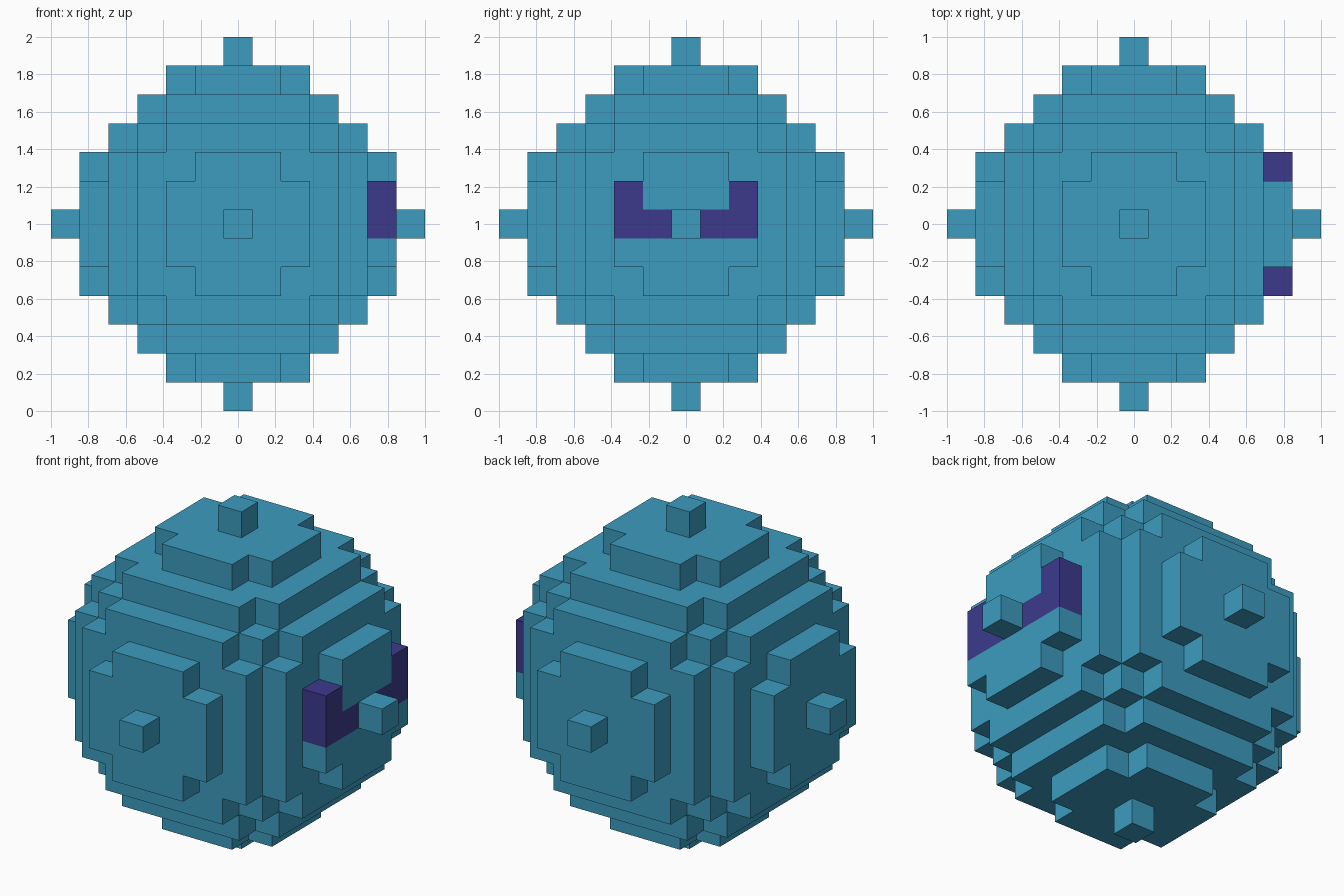
import bpy
import bmesh
import math
from itertools import product
from mathutils import Vector

cube = bpy.data.objects.get("Cube")
if cube:
    bpy.data.objects.remove(cube, do_unlink=True)

GRID = 13                # blocks across the longest side
SIZE = 2 / GRID
HALF = GRID // 2
AXES = [Vector(a) for a in ((1, 0, 0), (0, 1, 0), (0, 0, 1))]
DIRECTIONS = [a * s for a in AXES for s in (1, -1)]


def make_material(name, rgb):
    mat = bpy.data.materials.new(name)
    mat.use_nodes = True
    mat.diffuse_color = (*rgb, 1)
    mat.node_tree.nodes["Principled BSDF"].inputs["Base Color"].default_value = (*rgb, 1)
    return mat


def key(v):
    return tuple(round(c) for c in v)


def build_blocks(name, cells, solid, mat):
    """Skin a set of blocks, leaving out faces hidden inside the whole solid."""
    bm = bmesh.new()
    corners = {}

    def corner(p):
        k = key(p * 2)
        if k not in corners:
            corners[k] = bm.verts.new(p * SIZE + Vector((0, 0, 1)))
        return corners[k]

    for cell in sorted(cells):
        centre = Vector(cell)
        for d in DIRECTIONS:
            if key(centre + d) in solid:
                continue
            u = Vector((d.y, d.z, d.x))
            w = d.cross(u)
            mid = centre + d / 2
            ring = [mid + (u * a + w * b) / 2
                    for a, b in ((-1, -1), (1, -1), (1, 1), (-1, 1))]
            bm.faces.new([corner(p) for p in ring])
    # Merge coplanar squares into clean panels
    bmesh.ops.dissolve_limit(bm, angle_limit=math.radians(1),
                             verts=bm.verts[:], edges=bm.edges[:])
    mesh = bpy.data.meshes.new(name)
    bm.to_mesh(mesh)
    bm.free()
    mesh.materials.append(mat)
    obj = bpy.data.objects.new(name, mesh)
    bpy.context.collection.objects.link(obj)
    return obj


teal = make_material("teal", (0.045, 0.332, 0.521))
purple = make_material("purple", (0.045, 0.042, 0.262))

# Stepped ball, with one block sticking out at each pole
span = range(-HALF, HALF + 1)
ball = {c for c in product(span, repeat=3) if sum(i * i for i in c) <= 30}
nubs = {key(d * HALF) for d in DIRECTIONS}
solid = ball | nubs

# Mirrored L-shaped marks on the left-hand (+x) panel
marks = {(HALF - 1, side * y, z)
         for side in (1, -1) for y, z in ((1, 0), (2, 0), (2, 1))}

build_blocks("ball_body", ball - marks, solid, teal)
build_blocks("pole_nubs", nubs, solid, teal)
build_blocks("side_marks", marks, solid, purple)
